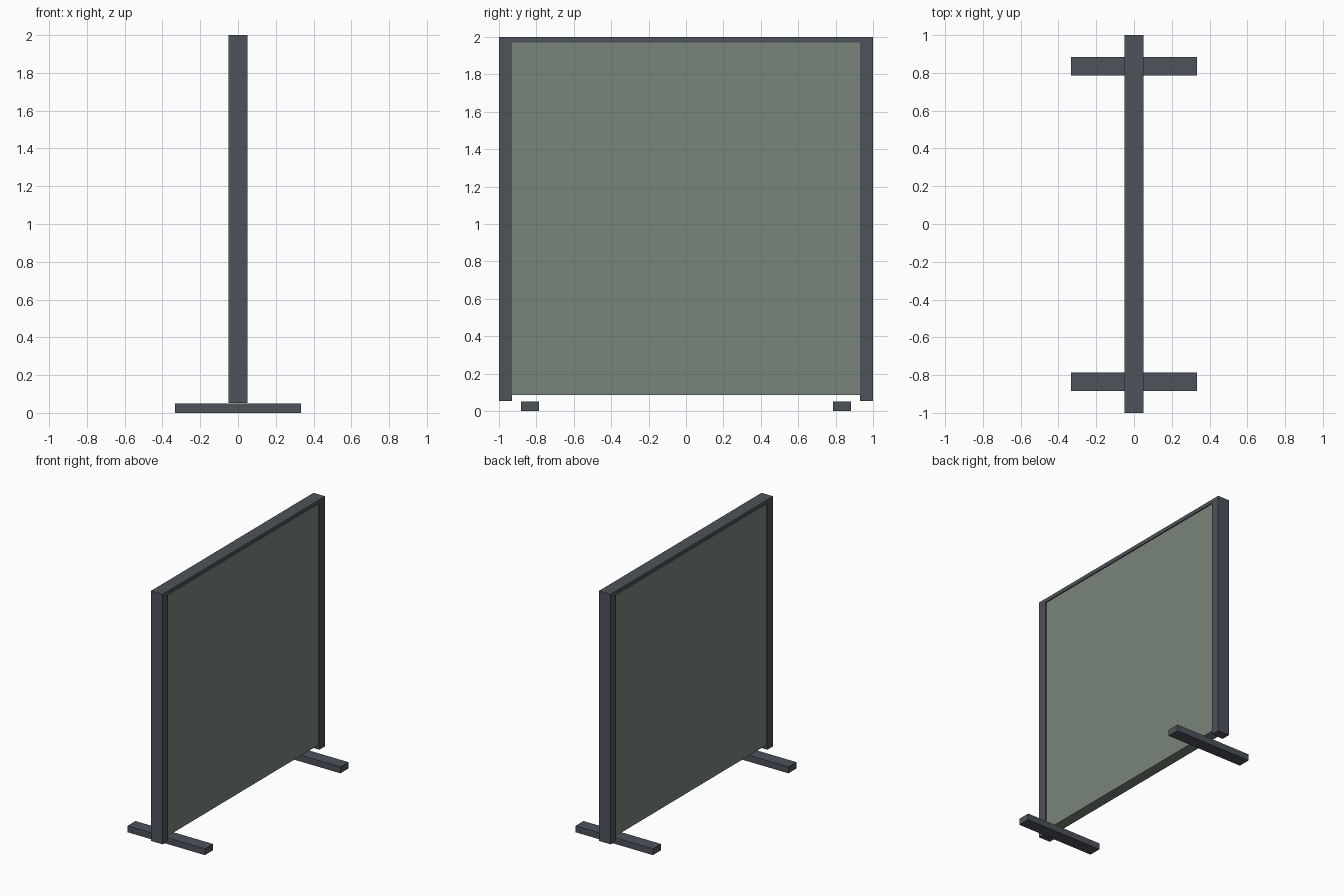
import bpy
import bmesh
from mathutils import Vector

if "Cube" in bpy.data.objects:
    bpy.data.objects.remove(bpy.data.objects["Cube"])


def make_material(name, rgb):
    mat = bpy.data.materials.new(name)
    mat.use_nodes = True
    color = (*rgb, 1)
    mat.diffuse_color = color
    mat.node_tree.nodes["Principled BSDF"].inputs["Base Color"].default_value = color
    return mat


def add_box(name, low, high, mat):
    """Axis-aligned box between two opposite corners."""
    low, high = Vector(low), Vector(high)
    mesh = bpy.data.meshes.new(name)
    bm = bmesh.new()
    bmesh.ops.create_cube(bm, size=1)
    bmesh.ops.scale(bm, vec=high - low, verts=bm.verts)
    bm.to_mesh(mesh)
    bm.free()
    mesh.materials.append(mat)
    obj = bpy.data.objects.new(name, mesh)
    obj.location = (low + high) / 2
    bpy.context.collection.objects.link(obj)
    return obj


frame_grey = make_material("slate grey", (0.074, 0.085, 0.104))
panel_green = make_material("sage green", (0.188, 0.235, 0.195))

depth = 0.05        # half thickness of the frame
inner = 0.93        # inside edge of the posts
rail_bottom = 1.97

# Posts and feet, one pair at each end
for end, side in (("front", -1), ("back", 1)):
    y0, y1 = sorted((side * inner, side))
    add_box(end + "_post", (-depth, y0, 0.053), (depth, y1, 2), frame_grey)
    y0, y1 = sorted((side * 0.785, side * 0.883))
    add_box(end + "_foot", (-0.333, y0, 0), (0.333, y1, 0.05), frame_grey)

# Top rail between the posts
add_box("top_rail", (-depth, -inner, rail_bottom), (depth, inner, 2), frame_grey)

# Screen panel, set slightly back from the frame
add_box("screen_panel", (-0.042, -inner, 0.087), (0.042, inner, rail_bottom), panel_green)
